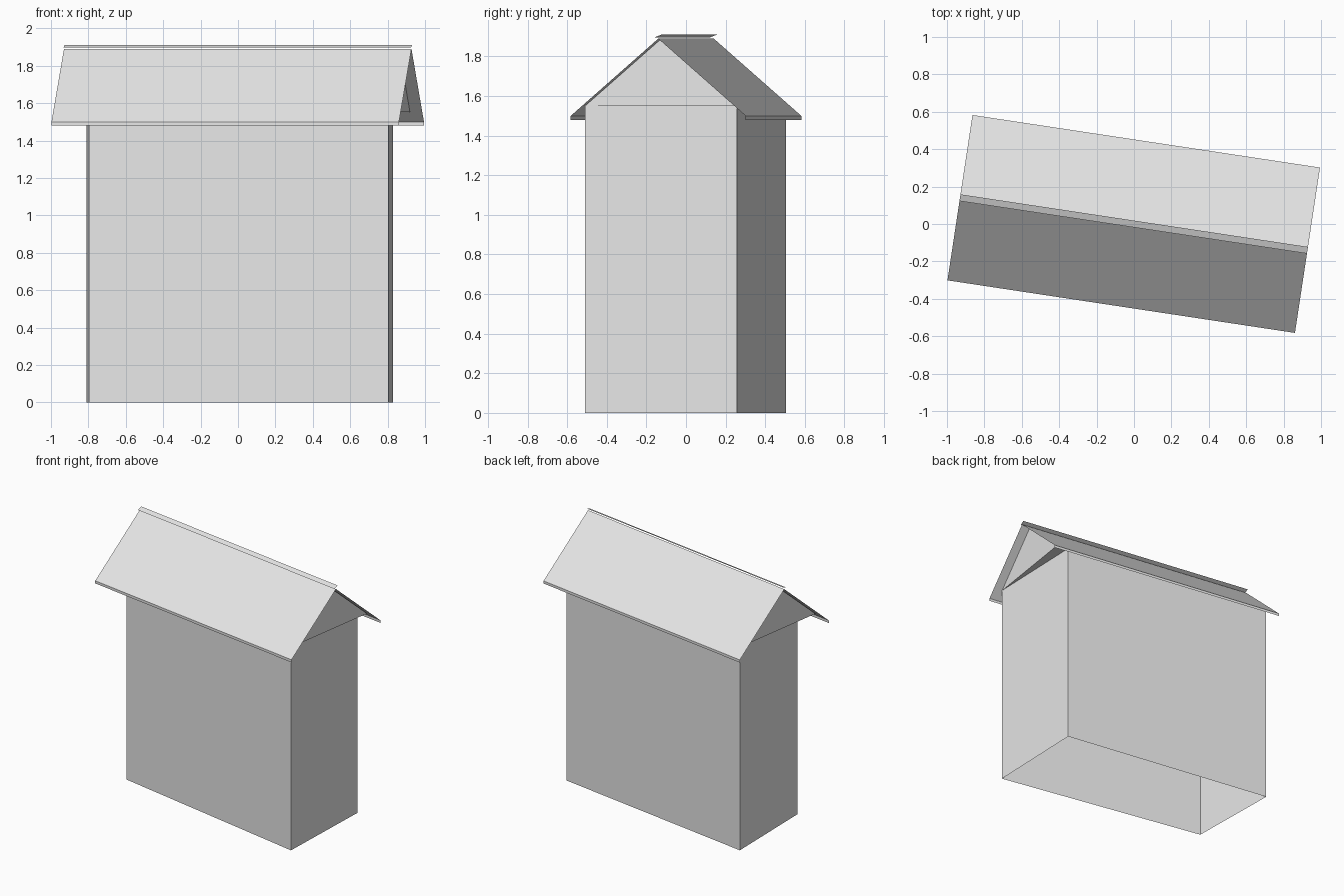
import bpy
import bmesh
import math
from mathutils import Matrix

cube = bpy.data.objects.get("Cube")
if cube:
    bpy.data.objects.remove(cube)

TURN = Matrix.Rotation(math.radians(-8.6), 4, 'Z')

grey = bpy.data.materials.new("light_grey")
grey.use_nodes = True
grey.diffuse_color = (0.8, 0.8, 0.8, 1)
for node in grey.node_tree.nodes:
    if node.type == 'BSDF_PRINCIPLED':
        node.inputs["Base Color"].default_value = (0.8, 0.8, 0.8, 1)


def finish(name, bm, turned):
    if turned:
        bm.transform(TURN)
    mesh = bpy.data.meshes.new(name)
    bm.to_mesh(mesh)
    bm.free()
    mesh.materials.append(grey)
    obj = bpy.data.objects.new(name, mesh)
    bpy.context.collection.objects.link(obj)
    return obj


def extrude_profile(name, profile, start, end, closed=False):
    """Sweep a (y, z) profile along the ridge direction."""
    bm = bmesh.new()
    a = [bm.verts.new((start, y, z)) for y, z in profile]
    b = [bm.verts.new((end, y, z)) for y, z in profile]
    count = len(profile)
    for i in range(count if closed else count - 1):
        j = (i + 1) % count
        bm.faces.new((a[i], b[i], b[j], a[j]))
    if closed:
        bm.faces.new(a)
        bm.faces.new(b[::-1])
        bmesh.ops.recalc_face_normals(bm, faces=bm.faces)
    return finish(name, bm, True)


# Walls: slightly uneven four-sided footprint, open underneath
footprint = [(-0.797, -0.212), (0.805, -0.51), (0.83, 0.257), (-0.81, 0.506)]
WALL_TOP = 1.555
bm = bmesh.new()
low = [bm.verts.new((x, y, 0)) for x, y in footprint]
high = [bm.verts.new((x, y, WALL_TOP)) for x, y in footprint]
for i in range(4):
    j = (i + 1) % 4
    bm.faces.new((low[i], low[j], high[j], high[i]))
finish("walls", bm, False)

# Attic: triangular prism with a flat underside, squared to the roof
extrude_profile("attic_gables",
                [(-0.381, WALL_TOP - 0.002), (0, 1.885), (0.381, WALL_TOP - 0.002)],
                -0.876, 0.872, closed=True)

# Roof: two thin slopes with short upright fascias at the eaves
extrude_profile("roof",
                [(-0.447, 1.48), (-0.447, 1.5), (0, 1.89), (0.447, 1.5), (0.447, 1.48)],
                -0.941, 0.938)

# Ridge cap: narrow tilted strip floating just above the ridge
extrude_profile("ridge_cap", [(-0.018, 1.897), (0.018, 1.911)], -0.941, 0.938)
